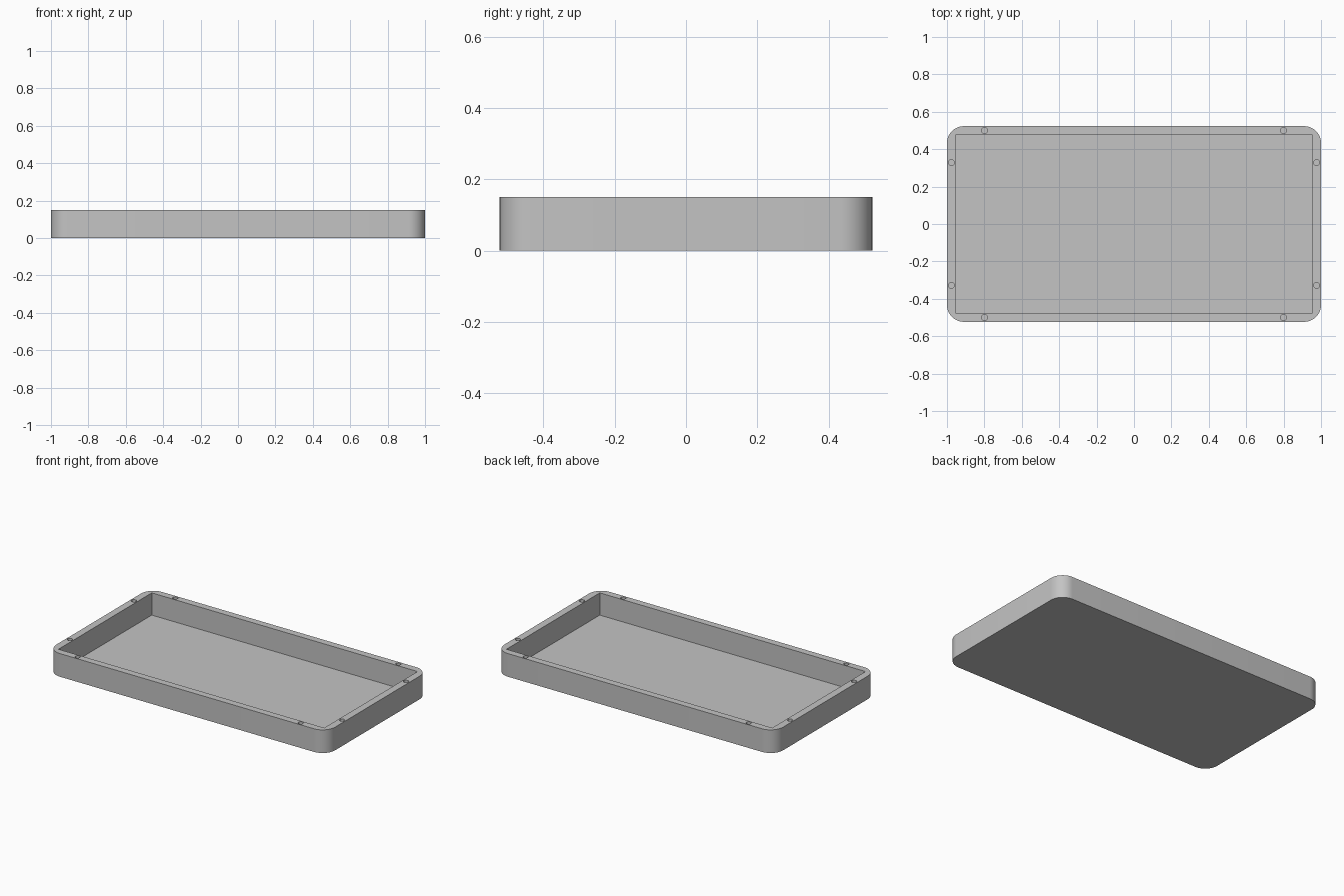
import bpy, bmesh, math
from mathutils import Matrix

default = bpy.data.objects.get("Cube")
if default:
    bpy.data.objects.remove(default, do_unlink=True)

HALF_X, HALF_Y, HEIGHT = 1.0, 0.523, 0.15
INNER_X, INNER_Y, FLOOR = 0.953, 0.478, 0.006
CORNER, HOLE_RADIUS, HOLE_DEPTH = 0.09, 0.016, 0.1


def add_box(bm, hx, hy, z0, z1):
    """Box centred on x and y, spanning z0 to z1."""
    place = Matrix.Translation((0, 0, (z0 + z1) / 2))
    size = Matrix.Diagonal((2 * hx, 2 * hy, z1 - z0, 1))
    bmesh.ops.create_cube(bm, size=1, matrix=place @ size)


def make_object(name, bm):
    mesh = bpy.data.meshes.new(name)
    bm.to_mesh(mesh)
    bm.free()
    obj = bpy.data.objects.new(name, mesh)
    bpy.context.collection.objects.link(obj)
    return obj


# Tray body: block with rounded vertical corners
bm = bmesh.new()
add_box(bm, HALF_X, HALF_Y, 0, HEIGHT)
upright = [e for e in bm.edges
           if abs(e.verts[0].co.z - e.verts[1].co.z) > HEIGHT / 2]
bmesh.ops.bevel(bm, geom=upright, offset=CORNER, offset_type='OFFSET',
                segments=12, profile=0.5, affect='EDGES')
tray = make_object("tray", bm)

# Cutter: square-cornered pocket and blind screw holes in the rim
bm = bmesh.new()
add_box(bm, INNER_X, INNER_Y, FLOOR, HEIGHT + 0.1)
for hx, hy in ((0.8, 0.5), (0.976, 0.328)):
    for sx in (-1, 1):
        for sy in (-1, 1):
            bmesh.ops.create_cone(
                bm, cap_ends=True, segments=24, radius1=HOLE_RADIUS,
                radius2=HOLE_RADIUS, depth=2 * HOLE_DEPTH,
                matrix=Matrix.Translation((sx * hx, sy * hy, HEIGHT)))
cutter = make_object("pocket_and_hole_cutter", bm)
cutter.hide_render = True

# Cut the tray, then discard the cutter
cut = tray.modifiers.new("pocket_and_holes", 'BOOLEAN')
cut.operation = 'DIFFERENCE'
cut.solver = 'EXACT'
cut.object = cutter
bpy.ops.object.select_all(action='DESELECT')
tray.select_set(True)
bpy.context.view_layer.objects.active = tray
bpy.ops.object.modifier_apply(modifier=cut.name)
bpy.data.objects.remove(cutter, do_unlink=True)

# Plain grey finish
grey = bpy.data.materials.new("plain_grey")
grey.use_nodes = True
colour = (0.55, 0.55, 0.55, 1)
grey.diffuse_color = colour
grey.node_tree.nodes["Principled BSDF"].inputs["Base Color"].default_value = colour
tray.data.materials.clear()
tray.data.materials.append(grey)
bpy.ops.object.shade_smooth_by_angle(angle=math.radians(30))
